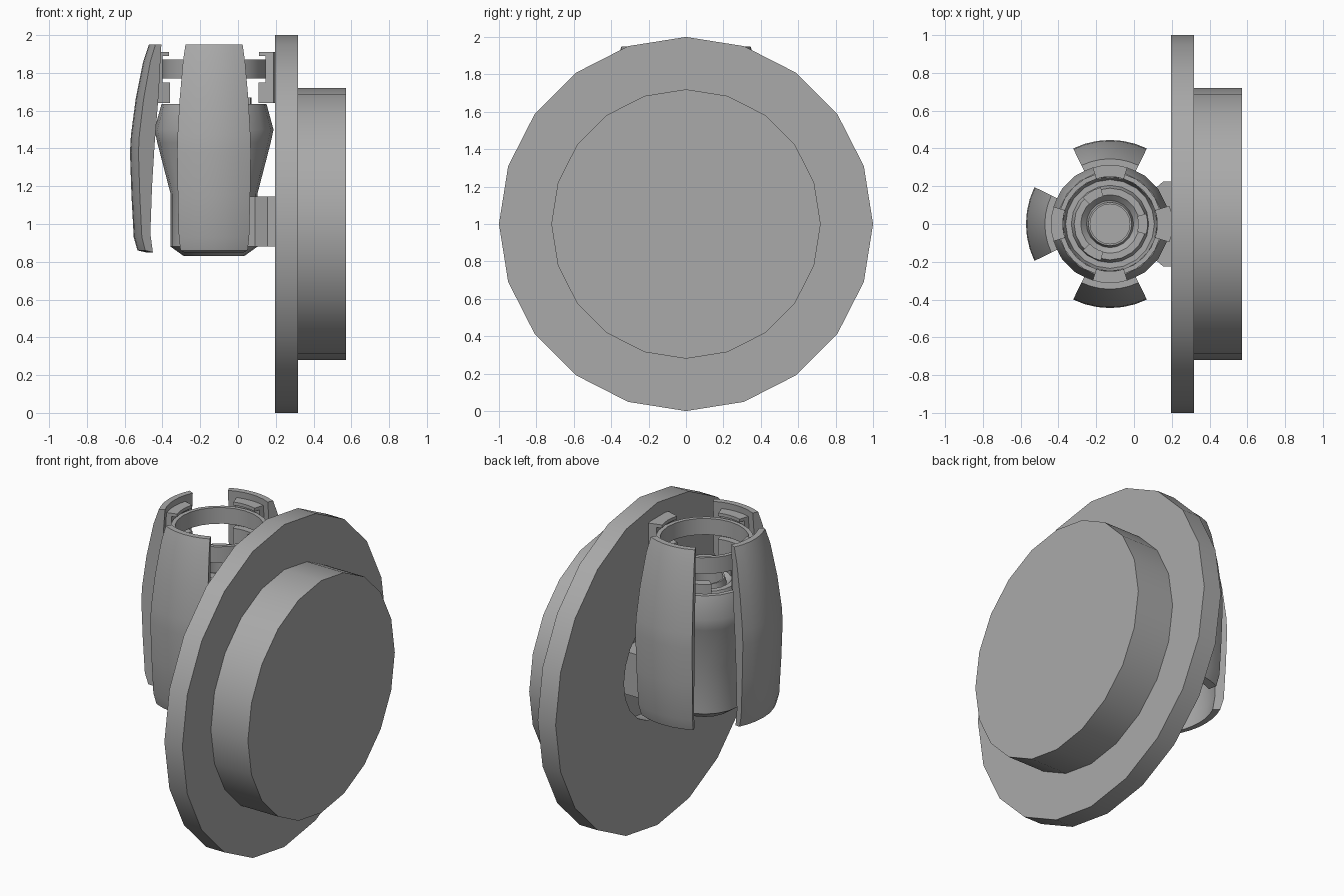
import bpy, bmesh, math

if "Cube" in bpy.data.objects:
    bpy.data.objects.remove(bpy.data.objects["Cube"])

AX = -0.127  # x of the upright core axis

grey = bpy.data.materials.new("plain_grey")
grey.diffuse_color = (0.4, 0.4, 0.4, 1)
grey.use_nodes = True
grey.node_tree.nodes["Principled BSDF"].inputs["Base Color"].default_value = grey.diffuse_color


def finish(name, bm, smooth=True):
    bmesh.ops.remove_doubles(bm, verts=bm.verts, dist=0.0005)
    bmesh.ops.recalc_face_normals(bm, faces=bm.faces)
    me = bpy.data.meshes.new(name)
    bm.to_mesh(me)
    bm.free()
    me.materials.append(grey)
    ob = bpy.data.objects.new(name, me)
    bpy.context.collection.objects.link(ob)
    if smooth:
        bpy.ops.object.select_all(action='DESELECT')
        ob.select_set(True)
        bpy.context.view_layer.objects.active = ob
        bpy.ops.object.shade_smooth_by_angle(angle=math.radians(30))
    return ob


def upright(r, a, h):
    return (AX + r * math.cos(a), r * math.sin(a), h)


def sideways(r, a, h):
    return (h, r * math.cos(a), 1 + r * math.sin(a))


def sweep(name, profile, steps, mid=0, half=None, closed=True, place=upright):
    """Turn an (r, height) profile fully, or through mid +- half degrees with end caps."""
    bm = bmesh.new()
    full = half is None
    start, span = (0, 360) if full else (mid - half, 2 * half)
    rows = []
    for i in range(steps if full else steps + 1):
        a = math.radians(start + span * i / steps)
        rows.append([bm.verts.new(place(r, a, h)) for r, h in profile])
    n = len(profile)
    for i in range(steps):
        p, q = rows[i], rows[(i + 1) % len(rows)]
        for j in range(n if closed else n - 1):
            k = (j + 1) % n
            bm.faces.new((p[j], p[k], q[k], q[j]))
    if not full:
        bm.faces.new(rows[0])
        bm.faces.new(rows[-1])
    return finish(name, bm)


# Large wheel with a raised boss and a round socket on the core side
sweep("wheel", [(0, .285), (.33, .285), (.33, .195), (1, .195), (1, .318),
                (.72, .318), (.72, .572), (0, .572)], 20, closed=False, place=sideways)

# Hollow core body
sweep("core_body", [(0, .83), (.16, .83), (.23, .88), (.23, 1.16), (.30, 1.43),
                    (.315, 1.5), (.278, 1.635), (.25, 1.635), (.235, 1.57), (.205, 1.57),
                    (.19, 1.62), (.155, 1.62), (.125, 1.59), (.115, 1.63), (.105, 1.63),
                    (.105, 1.45), (0, 1.45)], 20, closed=False)

# Three locking tabs around the core mouth
for i in range(3):
    sweep(f"core_tab_{i + 1}", [(.15, 1.58), (.2, 1.58), (.2, 1.67), (.15, 1.67)],
          3, mid=120 * i, half=16)

# Floating retaining ring
sweep("retaining_ring", [(.25, 1.77), (.275, 1.77), (.275, 1.87), (.25, 1.87)], 24)

# C-shaped clips that hold the ring
for i in range(4):
    sweep(f"ring_clip_{i + 1}", [(.245, 1.64), (.33, 1.64), (.33, 1.91), (.25, 1.91),
                                 (.25, 1.89), (.285, 1.89), (.285, 1.75), (.245, 1.75)],
          4, mid=90 * i, half=17)

# Curved outer shells on the three open sides
shell = [(.31, 1.95), (.345, 1.95), (.375, 1.86), (.415, 1.66), (.44, 1.47), (.445, 1.38),
         (.437, 1.15), (.425, .93), (.405, .86), (.36, .85),
         (.375, .95), (.365, 1.2), (.35, 1.42), (.325, 1.7), (.315, 1.88)]
for name, ang in (("back", 90), ("left", 180), ("front", 270)):
    sweep(f"{name}_shell", shell, 6, mid=ang, half=26)

# Flared bracket joining the core to the wheel socket
bm = bmesh.new()
plan = [(-.03, -.19), (.09, -.17), (.155, -.225), (.285, -.225)]
plan += [(x, -y) for x, y in reversed(plan)]
base = bm.faces.new([bm.verts.new((x, y, .88)) for x, y in plan])
ext = bmesh.ops.extrude_face_region(bm, geom=[base], use_keep_orig=True)
bmesh.ops.translate(bm, vec=(0, 0, .265),
                    verts=[v for v in ext["geom"] if isinstance(v, bmesh.types.BMVert)])
finish("wheel_bracket", bm, smooth=False)
